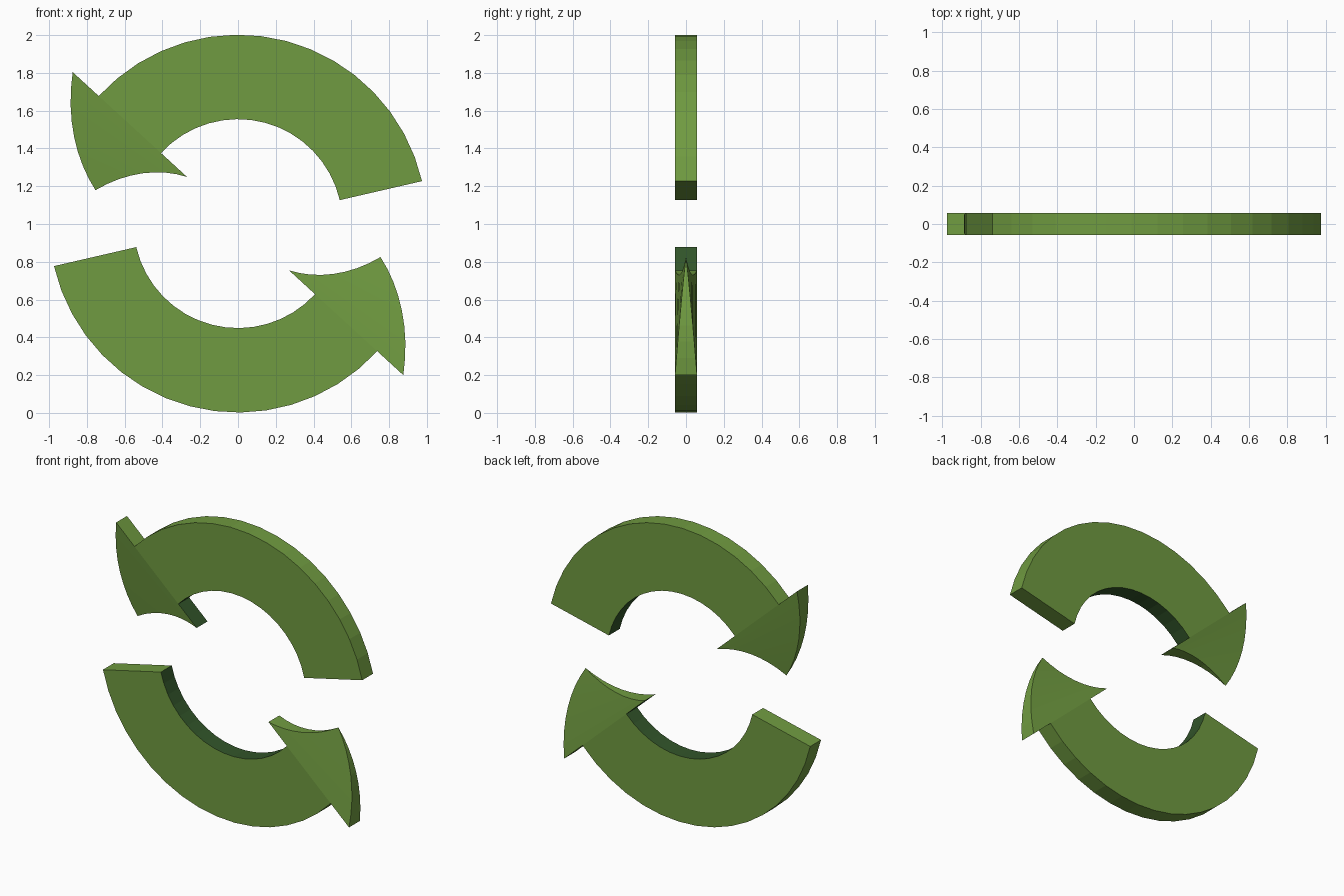
import bpy, bmesh, math

if "Cube" in bpy.data.objects:
    bpy.data.objects.remove(bpy.data.objects["Cube"])

CENTRE_Z = 1.002
HALF = 0.058                      # half thickness in y
A0, A1, A2 = 13.0, 137.5, 166.8   # tail, head base and tip angles in degrees
R_IN, R_OUT = 0.553, 1.0          # band radii


def material(name, col):
    m = bpy.data.materials.new(name)
    m.diffuse_color = (*col, 1)
    m.use_nodes = True
    m.node_tree.nodes["Principled BSDF"].inputs["Base Color"].default_value = m.diffuse_color
    return m


green = material("leaf green", (0.162, 0.328, 0.052))
dark = material("dark green", (0.032, 0.091, 0.023))


def loft(name, sections, dark_inner=False, base_split=None):
    """Loft rectangular sections (angle, inner r, outer r, half thickness)."""
    bm = bmesh.new()
    rings = []

    def point(ang, r, y):
        return bm.verts.new((r * math.cos(ang), y, CENTRE_Z + r * math.sin(ang)))

    for ang, r0, r1, h in sections:
        rings.append([point(ang, r, y)
                      for r, y in ((r0, -h), (r1, -h), (r1, h), (r0, h))])
    for p, q in zip(rings, rings[1:]):
        for i in range(4):
            j = (i + 1) % 4
            f = bm.faces.new((p[i], p[j], q[j], q[i]))
            f.material_index = int(dark_inner and i == 3)
    a, b, c, d = rings[0]
    if base_split:
        # the base of the inner barb continues the dark inner side
        ang, h = sections[0][0], sections[0][3]
        e, g = point(ang, base_split, -h), point(ang, base_split, h)
        bm.faces.new((a, e, g, d)).material_index = 1
        bm.faces.new((e, b, c, g))
    else:
        bm.faces.new((a, b, c, d))
    bmesh.ops.remove_doubles(bm, verts=bm.verts, dist=1e-5)
    bmesh.ops.recalc_face_normals(bm, faces=bm.faces)
    me = bpy.data.meshes.new(name)
    bm.to_mesh(me)
    bm.free()
    me.materials.append(green)
    me.materials.append(dark)
    ob = bpy.data.objects.new(name, me)
    bpy.context.collection.objects.link(ob)


def mix(a, b, t):
    return a + (b - a) * t


# Two arrows chasing each other, half a turn apart
for label, turn in (("upper", 0), ("lower", 180)):
    # curved band with a dark inner side, open where it meets the head
    n = 16
    loft(label + "_arrow_band",
         [(math.radians(mix(A0, A1, i / n) + turn), R_IN, R_OUT, HALF)
          for i in range(n + 1)], dark_inner=True)
    # head narrows in width and thickness to a point
    n = 8
    loft(label + "_arrow_head",
         [(math.radians(mix(A1, A2, i / n) + turn),
           mix(0.366, 0.775, i / n), mix(1.187, 0.775, i / n),
           HALF * (1 - i / n)) for i in range(n + 1)], base_split=R_IN)
